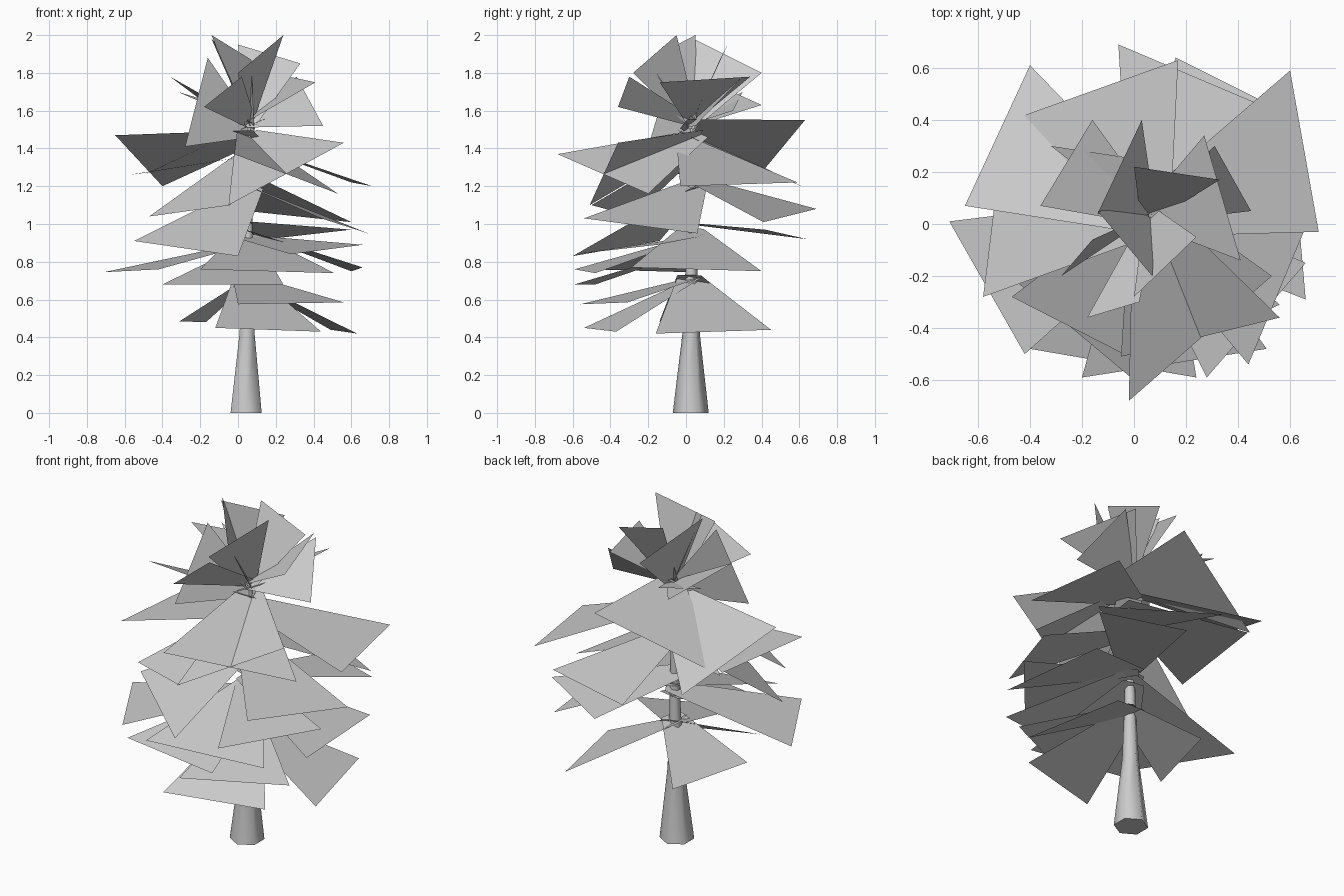
import bpy, bmesh
from math import sin, cos, pi, radians
from mathutils import Vector


def finish(bm, name):
    mesh = bpy.data.meshes.new(name)
    bm.to_mesh(mesh)
    bm.free()
    obj = bpy.data.objects.new(name, mesh)
    bpy.context.collection.objects.link(obj)
    return obj


def trunk_axis(z):
    return Vector((0.043 + 0.012 * z, 0.025 + 0.005 * z, z))


# Tapered six-sided trunk
def build_trunk():
    bm = bmesh.new()
    rings = []
    for z, r in ((0, .095), (.42, .046), (.75, .032), (1.1, .022), (1.58, .008)):
        c = trunk_axis(z)
        rings.append([bm.verts.new(c + Vector((r * cos(pi / 2 + i * pi / 3),
                                               r * sin(pi / 2 + i * pi / 3), 0)))
                      for i in range(6)])
    for lo, hi in zip(rings, rings[1:]):
        for i in range(6):
            bm.faces.new((lo[i], lo[(i + 1) % 6], hi[(i + 1) % 6], hi[i]))
    bm.faces.new(rings[0][::-1])
    trunk = finish(bm, "trunk")
    bpy.context.view_layer.objects.active = trunk
    trunk.select_set(True)
    bpy.ops.object.shade_smooth_by_angle(angle=radians(65))


# Flat foliage cards: narrow end at the trunk, wide end given by two corners
def build_cards(name, cards, half=.065, overlap=.05):
    bm = bmesh.new()
    for root_z, *c in cards:
        a, b = Vector(c[:3]), Vector(c[3:])
        root = trunk_axis(root_z)
        out = ((a + b) / 2 - root).normalized()
        edge = (b - a).normalized() * half
        root = root - out * overlap
        v = [bm.verts.new(p) for p in (root - edge, a, b, root + edge)]
        bm.faces.new(v)
    finish(bm, name)


build_trunk()

build_cards("lower_foliage", [
    (.70, -.12, -.54, .45, .44, -.37, .43),
    (.70, .63, -.16, .42, .49, .45, .44),
    (.70, -.31, -.14, .485, -.17, .37, .48),
    (.71, 0, -.56, .575, .56, -.31, .585),
    (.86, -.40, -.48, .68, .24, -.59, .68),
    (.90, -.71, .01, .745, -.42, -.50, .76),
    (.93, -.20, -.59, .76, .51, -.48, .74),
    (.96, .66, -.29, .77, .60, .40, .75),
    (.93, .66, -.15, .89, .28, -.59, .84),
])

build_cards("middle_foliage", [
    (1.00, .60, .42, .97, .16, .64, .92),
    (1.17, -.55, -.14, .91, 0, -.60, .83),
    (1.20, .44, -.54, 1.03, .69, .06, .95),
    (1.24, .60, .41, 1.01, -.06, .69, 1.08),
    (1.38, -.47, -.28, 1.04, -.04, -.50, 1.10),
    (1.42, .71, -.03, 1.20, .60, .59, 1.22),
    (1.36, -.58, -.28, 1.26, -.50, .37, 1.27),
])

build_cards("upper_foliage", [
    (1.45, -.05, -.51, 1.10, .56, -.36, 1.43),
    (1.46, -.02, -.68, 1.37, .53, -.20, 1.16),
    (1.46, -.65, .07, 1.47, -.40, .61, 1.20),
    (1.52, .17, .63, 1.55, -.50, .39, 1.26),
])

# Small upright cards of the crown
build_cards("crown", [
    (1.54, -.32, .30, 1.70, .01, .25, 1.60),
    (1.56, .41, -.14, 1.75, .27, .34, 1.78),
    (1.54, .45, .05, 1.52, .31, .30, 1.78),
    (1.54, -.36, .07, 1.78, -.16, .40, 1.63),
    (1.50, -.28, -.20, 1.41, -.16, -.06, 1.88),
    (1.54, -.18, -.36, 1.62, .02, -.30, 1.78),
    (1.54, -.14, .05, 2.0, .07, -.20, 1.87),
    (1.54, .24, -.05, 2.0, .0, -.28, 1.80),
    (1.54, 0, .22, 1.95, .33, .17, 1.85),
    (1.54, -.14, .04, 1.98, .03, .40, 1.80),
], half=.03, overlap=.03)
